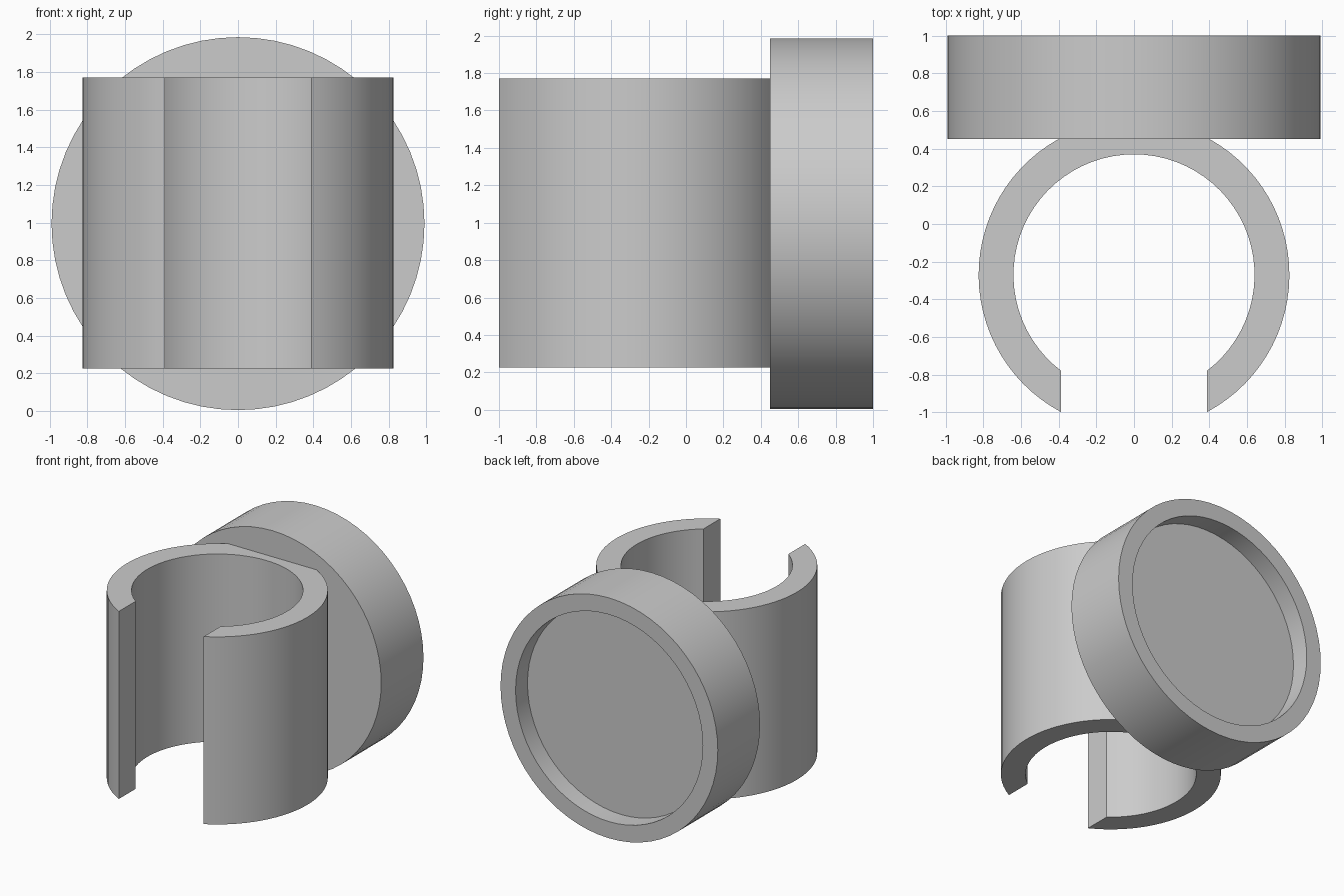
import bpy, bmesh
from math import sin, cos, pi, asin, acos, radians

if "Cube" in bpy.data.objects:
    bpy.data.objects.remove(bpy.data.objects["Cube"], do_unlink=True)

# One plain grey for the whole model
grey = bpy.data.materials.new("plain grey")
grey.use_nodes = True
COLOUR = (0.6, 0.6, 0.6, 1)
grey.diffuse_color = COLOUR
grey.node_tree.nodes["Principled BSDF"].inputs["Base Color"].default_value = COLOUR

CLIP_Y, OUTER, INNER = -0.27, 0.825, 0.64
GAP, CONTACT_Y = 0.387, 0.45
CLIP_BOTTOM, CLIP_TOP = 0.225, 1.77
CUP_Z, CUP_R, RECESS_R = 0.995, 0.99, 0.853
RECESS_Y = 0.845


def finish(name, bm):
    bmesh.ops.recalc_face_normals(bm, faces=bm.faces)
    mesh = bpy.data.meshes.new(name)
    bm.to_mesh(mesh)
    bm.free()
    mesh.materials.append(grey)
    obj = bpy.data.objects.new(name, mesh)
    bpy.context.collection.objects.link(obj)
    bpy.ops.object.select_all(action="DESELECT")
    obj.select_set(True)
    bpy.context.view_layer.objects.active = obj
    bpy.ops.object.shade_smooth_by_angle(angle=radians(30))
    return obj


def arc(radius, start, end, steps):
    angles = [start + (end - start) * i / steps for i in range(steps + 1)]
    return [(radius * cos(a), CLIP_Y + radius * sin(a)) for a in angles]


# Open clip: C-shaped profile with straight gap sides and a flat at the cup
right = arc(OUTER, -acos(GAP / OUTER), asin((CONTACT_Y - CLIP_Y) / OUTER), 28)
left = [(-x, y) for x, y in reversed(right)]
end = acos(GAP / INNER)
inside = arc(INNER, pi + end, -end, 56)
bm = bmesh.new()
profile = bm.faces.new([bm.verts.new((x, y, CLIP_BOTTOM)) for x, y in right + left + inside])
extruded = bmesh.ops.extrude_face_region(bm, geom=[profile])
top = [g for g in extruded["geom"] if isinstance(g, bmesh.types.BMVert)]
bmesh.ops.translate(bm, verts=top, vec=(0, 0, CLIP_TOP - CLIP_BOTTOM))
finish("open_clip", bm)

# Round cup: lathed rings along y, closed in front and recessed at the back
bm = bmesh.new()
SIDES = 64
rings = []
for radius, y in [(CUP_R, CONTACT_Y), (CUP_R, 1), (RECESS_R, 1), (RECESS_R, RECESS_Y)]:
    rings.append([bm.verts.new((radius * cos(2 * pi * i / SIDES), y,
                                CUP_Z + radius * sin(2 * pi * i / SIDES)))
                  for i in range(SIDES)])
for a, b in zip(rings, rings[1:]):
    for i in range(SIDES):
        j = (i + 1) % SIDES
        bm.faces.new((a[i], a[j], b[j], b[i]))
bm.faces.new(rings[0])
bm.faces.new(rings[-1])
finish("recessed_cup", bm)
